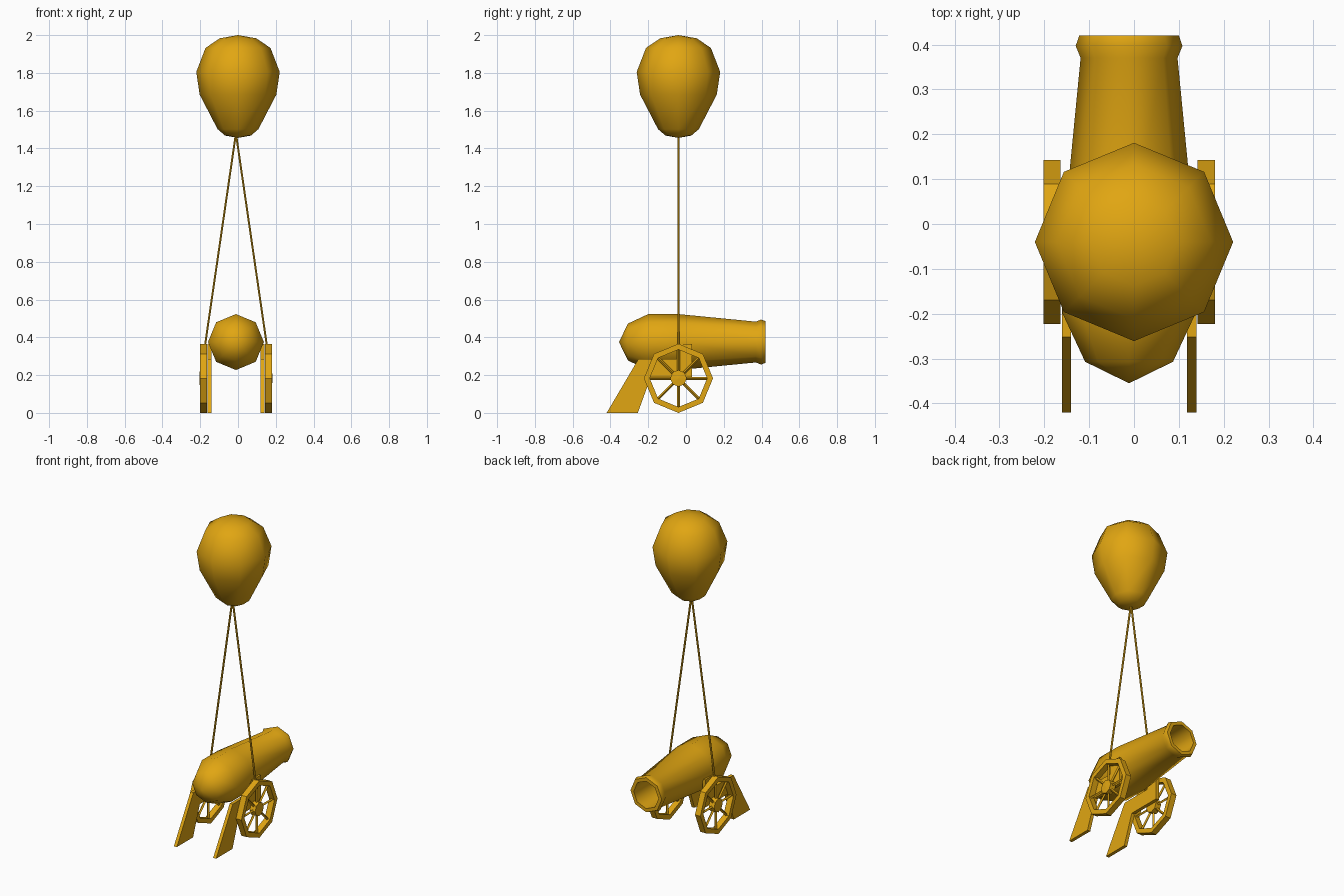
import bpy, bmesh, math
from mathutils import Vector, Matrix

if "Cube" in bpy.data.objects:
    bpy.data.objects.remove(bpy.data.objects["Cube"])

CX, CY = -0.011, -0.04          # cannon mid plane, wheel / balloon line
mat = bpy.data.materials.new("golden_yellow")
mat.diffuse_color = (0.75, 0.38, 0.006, 1)
mat.use_nodes = True
mat.node_tree.nodes["Principled BSDF"].inputs["Base Color"].default_value = mat.diffuse_color


def finish(name, bm, smooth=None):
    bmesh.ops.remove_doubles(bm, verts=bm.verts, dist=1e-5)
    bmesh.ops.recalc_face_normals(bm, faces=bm.faces)
    me = bpy.data.meshes.new(name)
    bm.to_mesh(me)
    bm.free()
    ob = bpy.data.objects.new(name, me)
    bpy.context.collection.objects.link(ob)
    me.materials.append(mat)
    if smooth:
        bpy.context.view_layer.objects.active = ob
        ob.select_set(True)
        bpy.ops.object.shade_smooth_by_angle(angle=math.radians(smooth))
        ob.select_set(False)
    return ob


def lathe(bm, profile, matrix, closed=False, n=8):
    """Revolve (radius, height) points around local z."""
    rings = []
    for r, h in profile:
        if r == 0:
            v = bm.verts.new(matrix @ Vector((0, 0, h)))
            rings.append([v] * n)
        else:
            rings.append([bm.verts.new(matrix @ Vector((
                r * math.cos(math.tau * i / n), r * math.sin(math.tau * i / n), h)))
                for i in range(n)])
    pairs = list(zip(rings, rings[1:]))
    if closed:
        pairs.append((rings[-1], rings[0]))
    for a, b in pairs:
        for i in range(n):
            j = (i + 1) % n
            bm.faces.new(list(dict.fromkeys((a[i], a[j], b[j], b[i]))))


def rod(bm, a, b, r, n=4):
    a, b = Vector(a), Vector(b)
    d = b - a
    m = Matrix.Translation(a) @ d.to_track_quat('Z', 'Y').to_matrix().to_4x4()
    lathe(bm, [(0, 0), (r, 0), (r, d.length), (0, d.length)], m, n=n)


# balloon
bm = bmesh.new()
lathe(bm, [(0, 1.456), (0.068, 1.468), (0.108, 1.502), (0.203, 1.685),
           (0.221, 1.805), (0.172, 1.932), (0.097, 1.983), (0, 2.0)],
      Matrix.Translation((0, CY, 0)))
finish("balloon", bm, 60)

# barrel with flared muzzle and hollow bore
bm = bmesh.new()
lathe(bm, [(0, -0.355), (0.098, -0.307), (0.148, -0.2), (0.148, -0.04),
           (0.108, 0.37), (0.119, 0.397), (0.111, 0.42), (0.088, 0.42),
           (0.088, 0.16), (0, 0.16)],
      Matrix.Translation((CX, 0, 0.375)) @ Matrix.Rotation(-math.pi / 2, 4, 'X'))
finish("barrel", bm, 50)

trail = [(-0.42, 0), (-0.255, 0), (-0.187, 0.187), (0.033, 0.187),
         (0.033, 0.364), (-0.05, 0.364), (-0.05, 0.285), (-0.252, 0.285)]

for side, s in (("left", -1), ("right", 1)):
    # carriage cheek with trailing leg
    bm = bmesh.new()
    x0 = CX + s * 0.129
    f = bm.faces.new([bm.verts.new((x0, y, z)) for y, z in trail])
    ext = bmesh.ops.extrude_face_region(bm, geom=[f], use_keep_orig=True)
    bmesh.ops.translate(bm, vec=(s * 0.021, 0, 0),
                        verts=[v for v in ext["geom"] if isinstance(v, bmesh.types.BMVert)])
    finish(side + "_carriage_cheek", bm)

    # octagonal wheel: rim, hub and spokes
    bm = bmesh.new()
    wx = CX + s * 0.172
    m = Matrix.Translation((wx, CY, 0.183)) @ Matrix.Rotation(math.pi / 2, 4, 'Y')
    lathe(bm, [(0.152, -0.019), (0.183, -0.019), (0.183, 0.019), (0.152, 0.019)], m, True)
    lathe(bm, [(0, -0.022), (0.044, -0.019), (0.044, 0.019), (0, 0.019)]
          if s < 0 else [(0, -0.019), (0.044, -0.019), (0.044, 0.019), (0, 0.022)], m)
    for i in range(8):
        a = math.tau * i / 8
        d = Vector((0, math.cos(a), math.sin(a)))
        c = Vector((wx, CY, 0.183))
        rod(bm, c + d * 0.03, c + d * 0.16, 0.008)
    finish(side + "_wheel", bm)

    # suspension rope
    bm = bmesh.new()
    rod(bm, (CX + s * 0.164, CY, 0.355), (CX, CY, 1.48), 0.006, 6)
    finish(side + "_rope", bm)
